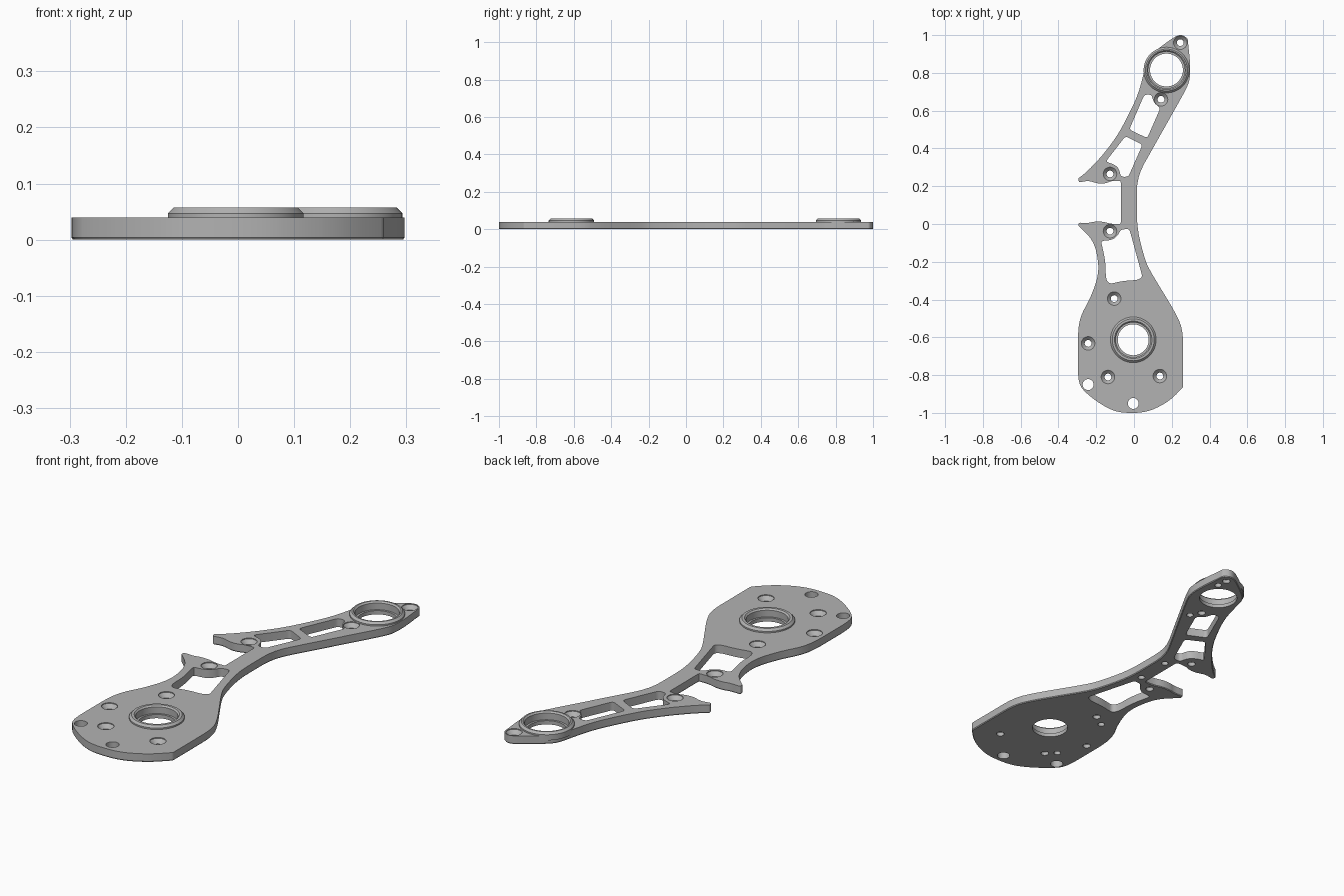
import bpy, bmesh, math
from mathutils import Vector

if "Cube" in bpy.data.objects:
    bpy.data.objects.remove(bpy.data.objects["Cube"])

THICK = 0.04

metal = bpy.data.materials.new("light grey metal")
metal.use_nodes = True
grey = (0.45, 0.45, 0.45, 1)
metal.diffuse_color = grey
metal.node_tree.nodes["Principled BSDF"].inputs["Base Color"].default_value = grey


def finish(name, bm):
    bmesh.ops.recalc_face_normals(bm, faces=bm.faces)
    mesh = bpy.data.meshes.new(name)
    bm.to_mesh(mesh)
    bm.free()
    mesh.materials.append(metal)
    obj = bpy.data.objects.new(name, mesh)
    bpy.context.collection.objects.link(obj)
    return obj


def rounded(points, radius):
    """Small fillets at sharp corners, broad blends where the turn is gentle."""
    pts = [Vector(p) for p in points]
    result = []
    for i, p in enumerate(pts):
        to_prev = pts[i - 1] - p
        to_next = pts[(i + 1) % len(pts)] - p
        gentle = to_prev.angle(to_next) > math.radians(140)
        limit = 0.08 if gentle else radius
        a = p + to_prev.normalized() * min(limit, to_prev.length * 0.47)
        b = p + to_next.normalized() * min(limit, to_next.length * 0.47)
        for k in range(5):
            t = k / 4
            result.append(a * (1 - t) ** 2 + p * 2 * t * (1 - t) + b * t * t)
    return result


def prism(bm, points, low, high):
    face = bm.faces.new([bm.verts.new((p.x, p.y, low)) for p in points])
    extruded = bmesh.ops.extrude_face_region(bm, geom=[face], use_keep_orig=True)
    top = [v for v in extruded["geom"] if isinstance(v, bmesh.types.BMVert)]
    bmesh.ops.translate(bm, verts=top, vec=(0, 0, high - low))
    return face


def turned(bm, centre, profile, sides):
    """Closed solid of revolution from (radius, height) pairs."""
    rings = []
    for r, z in profile:
        rings.append([bm.verts.new((centre[0] + r * math.cos(math.tau * i / sides),
                                    centre[1] + r * math.sin(math.tau * i / sides), z))
                      for i in range(sides)])
    for lower, upper in zip(rings, rings[1:]):
        for i in range(sides):
            j = (i + 1) % sides
            bm.faces.new((lower[i], lower[j], upper[j], upper[i]))
    bm.faces.new(rings[0][::-1])
    bm.faces.new(rings[-1])


def combine(target, tool, operation):
    mod = target.modifiers.new(operation.lower(), "BOOLEAN")
    mod.object = tool
    mod.operation = operation
    mod.solver = "EXACT"
    bpy.context.view_layer.objects.active = target
    bpy.ops.object.modifier_apply(modifier=mod.name)
    bpy.data.objects.remove(tool)


# Plate outline: wide paddle, narrow neck, slanted arm and two side horns
paddle_right = [(-.06, -1), (.04, -1), (.11, -.98), (.19, -.935), (.26, -.865),
                (.26, -.56), (.22, -.47), (.08, -.24), (.055, -.18)]
arm_right = [(.015, -.02), (.015, .25), (.28, .72), (.297, .77), (.297, .86), (.287, .95)]
head = [(.285, .98), (.26, 1), (.235, 1), (.205, .985), (.11, .915), (.07, .875), (.05, .79)]
arm_left = [(.02, .68), (-.035, .565), (-.09, .465), (-.165, .365), (-.25, .275)]
upper_horn = [(-.297, .24), (-.29, .22), (-.24, .23), (-.19, .213), (-.15, .215),
              (-.12, .228), (-.07, .228)]
lower_horn = [(-.07, 0), (-.12, 0), (-.165, .013), (-.21, .013), (-.24, .005),
              (-.292, .007), (-.295, -.01)]
paddle_left = [(-.235, -.065), (-.205, -.12), (-.19, -.195), (-.188, -.25), (-.2, -.31),
               (-.235, -.4), (-.28, -.48), (-.297, -.56), (-.297, -.84), (-.26, -.89),
               (-.19, -.945), (-.12, -.985)]
outline = (paddle_right + arm_right + head + arm_left + upper_horn + lower_horn
           + paddle_left)

bm = bmesh.new()
shape = rounded(outline, 0.008)
prism(bm, shape, 0.004, THICK)
# Fine chamfer around the underside
base = min(bm.faces, key=lambda f: f.calc_center_median().z)
bmesh.ops.recalc_face_normals(bm, faces=bm.faces)
bmesh.ops.inset_region(bm, faces=[base], thickness=0.003, depth=0)
bmesh.ops.translate(bm, verts=base.verts, vec=(0, 0, -0.004))
plate = finish("bracket_plate", bm)

# Raised bearing bosses
bearings = [((-.004, -.613), .082), ((.172, .815), .087)]
bm = bmesh.new()
for centre, bore in bearings:
    turned(bm, centre, [(.121, .02), (.121, .047), (.111, .057)], 64)
combine(plate, finish("bearing_bosses", bm), "UNION")

# Weight-saving windows
windows = [
    [(.055, .685), (.093, .685), (.105, .64), (.14, .615), (.07, .455), (-.025, .5)],
    [(-.045, .465), (.045, .42), (-.03, .25), (-.07, .25), (-.08, .295), (-.105, .315),
     (-.15, .33)],
    [(-.025, -.025), (.045, -.28), (.02, -.297), (-.05, -.3), (-.13, -.317),
     (-.15, -.29), (-.15, -.2), (-.175, -.09), (-.115, -.085), (-.085, -.06), (-.07, -.03)],
]
bm = bmesh.new()
for window in windows:
    prism(bm, rounded(window, 0.016), -0.05, 0.1)

# Stepped bearing bores
for centre, bore in bearings:
    turned(bm, centre, [(bore, -.05), (bore, .018), (bore + .01, .018),
                        (bore + .01, .05), (bore + .018, .058), (bore + .018, .1)], 64)

# Countersunk screw holes
screws = [(-.127, .265), (-.127, -.038), (.143, .66), (.245, .96),
          (-.105, -.395), (-.243, -.632), (-.138, -.81), (.137, -.805)]
for centre in screws:
    turned(bm, centre, [(.018, -.05), (.018, .018), (.036, .036), (.036, .1)], 24)

# Plain through holes
for centre in [(-.243, -.85), (-.004, -.95)]:
    turned(bm, centre, [(.029, -.05), (.029, .1)], 24)

# Blind pin holes in the underside
pins = [(-.166, -.435), (-.18, -.77), (-.028, .02), (-.028, .19), (.172, .61), (.25, .907)]
for centre in pins:
    turned(bm, centre, [(.016, -.05), (.016, .02)], 24)
combine(plate, finish("cutouts", bm), "DIFFERENCE")

for obj in bpy.context.selected_objects:
    obj.select_set(False)
plate.select_set(True)
bpy.context.view_layer.objects.active = plate
bpy.ops.object.shade_smooth_by_angle(angle=math.radians(25))
